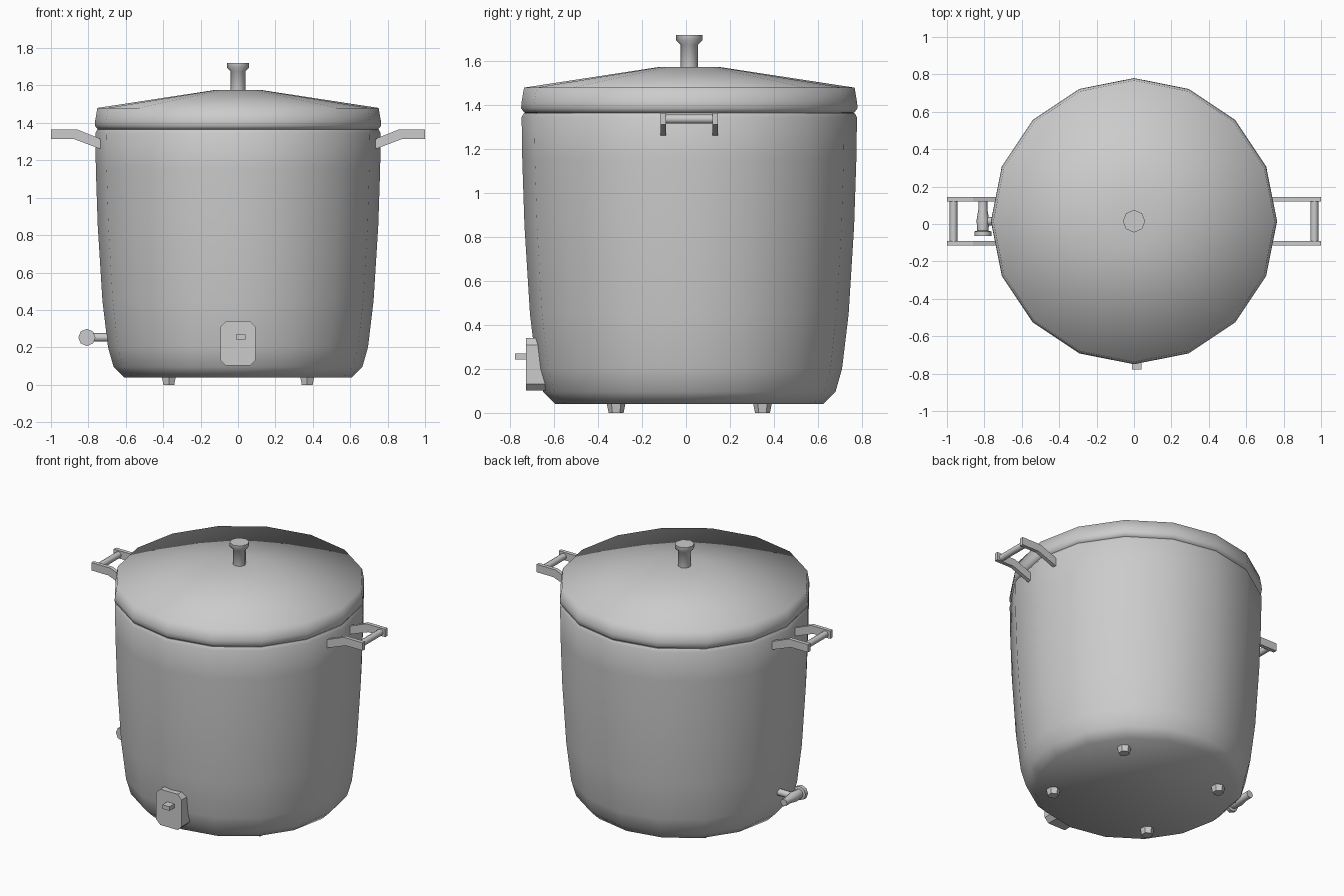
import bpy, bmesh
from math import pi, cos, sin, radians
from mathutils import Matrix, Vector

if "Cube" in bpy.data.objects:
    bpy.data.objects.remove(bpy.data.objects["Cube"])

CY = 0.015  # pot axis is slightly behind the origin because of the switch


def finish(name, bm, smooth=None):
    bmesh.ops.recalc_face_normals(bm, faces=bm.faces)
    me = bpy.data.meshes.new(name)
    bm.to_mesh(me)
    bm.free()
    ob = bpy.data.objects.new(name, me)
    bpy.context.collection.objects.link(ob)
    if smooth:
        bpy.context.view_layer.objects.active = ob
        ob.select_set(True)
        bpy.ops.object.shade_smooth_by_angle(angle=radians(smooth))
        ob.select_set(False)
    return ob


def lathe(name, profile, sides, matrix, smooth=None, start=0.0):
    """Revolve (radius, height) points about z, cap both ends, then place."""
    bm = bmesh.new()
    rings = [[bm.verts.new(matrix @ Vector((r * cos(start + 2 * pi * i / sides),
                                            r * sin(start + 2 * pi * i / sides), z)))
              for i in range(sides)] for r, z in profile]
    for a, b in zip(rings, rings[1:]):
        for i in range(sides):
            j = (i + 1) % sides
            bm.faces.new((a[i], a[j], b[j], b[i]))
    bm.faces.new(rings[0])
    bm.faces.new(rings[-1])
    return finish(name, bm, smooth)


def plate(name, outline, y0, y1, smooth=None):
    """Extrude an (x, z) outline from y0 to y1."""
    bm = bmesh.new()
    face = bm.faces.new([bm.verts.new((x, y0, z)) for x, z in outline])
    ext = bmesh.ops.extrude_face_region(bm, geom=[face])
    verts = [v for v in ext["geom"] if isinstance(v, bmesh.types.BMVert)]
    bmesh.ops.translate(bm, verts=verts, vec=(0, y1 - y0, 0))
    return finish(name, bm, smooth)


axis = Matrix.Translation((0, CY, 0))
along_y = Matrix.Rotation(-pi / 2, 4, 'X')
along_x = Matrix.Rotation(pi / 2, 4, 'Y')

# Pot body, lid and knob
lathe("pot_body", [(0.61, 0.04), (0.665, 0.095), (0.695, 0.20), (0.725, 0.45),
                   (0.75, 0.85), (0.76, 1.15), (0.763, 1.345), (0.752, 1.365),
                   (0.70, 1.368)], 16, axis, 50)
lathe("lid", [(0.70, 1.36), (0.75, 1.366), (0.765, 1.385), (0.764, 1.41),
              (0.752, 1.48), (0.13, 1.575)], 16, axis, 89)
lathe("lid_knob", [(0.04, 1.56), (0.04, 1.675), (0.06, 1.695), (0.06, 1.72)],
      8, axis, 60)

# Feet
for sx in (-1, 1):
    for sy in (-1, 1):
        lathe("foot", [(0.034, 0.0), (0.043, 0.045)], 6,
              Matrix.Translation((sx * 0.37, CY + sy * 0.333, 0)), start=pi / 2)

# Side handles: two bent rails and a crossbar each
for s in (-1, 1):
    rail = [(0.73, 1.262), (0.74, 1.262), (0.875, 1.313), (1.0, 1.313),
            (1.0, 1.365), (0.86, 1.365), (0.76, 1.325), (0.73, 1.313)]
    for y in (CY - 0.118, CY + 0.118):
        plate("handle_rail", [(s * x, z) for x, z in rail], y - 0.0125, y + 0.0125)
    lathe("handle_bar", [(0.021, -0.115), (0.021, 0.115)], 8,
          Matrix.Translation((s * 0.965, CY, 1.337)) @ along_y, 50)

# Front switch panel with clipped corners, and its lever
w, z0, z1, c = 0.094, 0.102, 0.34, 0.03
plate("switch_panel", [(-w + c, z0), (w - c, z0), (w, z0 + c), (w, z1 - c),
                       (w - c, z1), (-w + c, z1), (-w, z1 - c), (-w, z0 + c)],
      -0.727, -0.58)
plate("switch_lever", [(-0.012, 0.243), (0.04, 0.243), (0.04, 0.27), (-0.012, 0.27)],
      -0.779, -0.70)

# Tap on the left side: stem from the pot, tapered barrel with a disc end
lathe("tap_stem", [(0.023, -0.81), (0.023, -0.64)], 8,
      Matrix.Translation((0, 0.015, 0.253)) @ along_x, 50)
lathe("tap_barrel", [(0.046, -0.065), (0.046, -0.04), (0.03, -0.036), (0.034, 0.02),
                     (0.024, 0.08), (0.024, 0.125)], 8,
      Matrix.Translation((-0.808, 0, 0.253)) @ along_y, 50)
